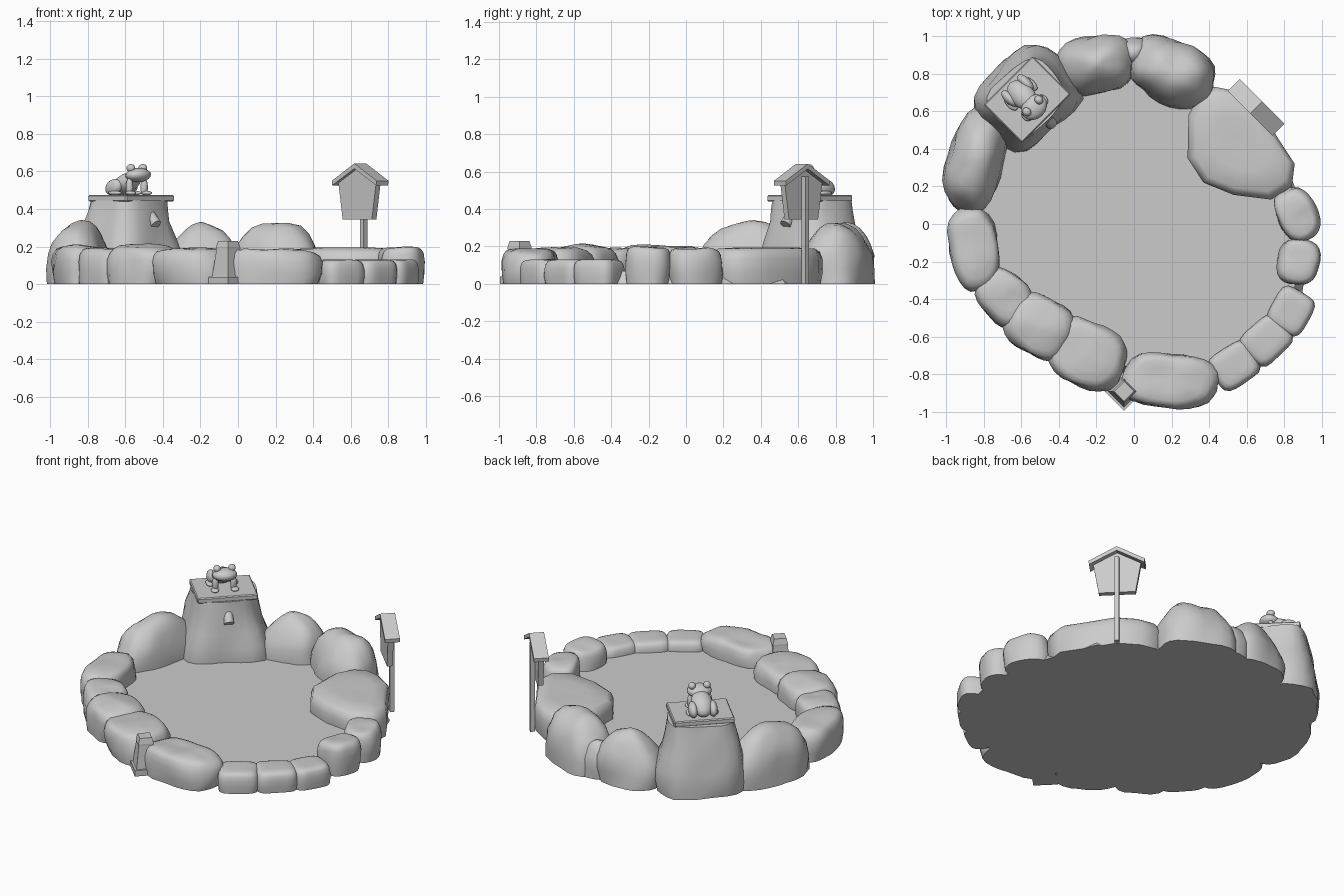
import bpy, bmesh, math
from mathutils import Matrix, Vector, noise

if "Cube" in bpy.data.objects:
    bpy.data.objects.remove(bpy.data.objects["Cube"])

stone = bpy.data.materials.new("stone_grey")
stone.diffuse_color = (0.6, 0.6, 0.6, 1)
stone.use_nodes = True
stone.node_tree.nodes["Principled BSDF"].inputs["Base Color"].default_value = stone.diffuse_color


def finish(name, bm, matrix=None, smooth=None):
    """Turn a bmesh into a named, coloured object."""
    if matrix:
        bm.transform(matrix)
    bmesh.ops.recalc_face_normals(bm, faces=bm.faces[:])
    me = bpy.data.meshes.new(name)
    bm.to_mesh(me)
    bm.free()
    me.materials.append(stone)
    ob = bpy.data.objects.new(name, me)
    bpy.context.collection.objects.link(ob)
    if smooth:
        bpy.ops.object.select_all(action='DESELECT')
        ob.select_set(True)
        bpy.context.view_layer.objects.active = ob
        bpy.ops.object.shade_smooth_by_angle(angle=math.radians(smooth))
    return ob


def frame(x, y, z, deg):
    return Matrix.Translation((x, y, z)) @ Matrix.Rotation(math.radians(deg), 4, 'Z')


def loft(rings):
    """Skin closed rings of equal length and cap both ends."""
    bm = bmesh.new()
    loops = [[bm.verts.new(p) for p in r] for r in rings]
    n = len(loops[0])
    for lo, hi in zip(loops, loops[1:]):
        for i in range(n):
            j = (i + 1) % n
            bm.faces.new((lo[i], lo[j], hi[j], hi[i]))
    bm.faces.new(loops[0][::-1])
    bm.faces.new(loops[-1])
    return bm


def square(half_x, half_y, z):
    return [(sx * half_x, sy * half_y, z) for sx, sy in ((-1, -1), (1, -1), (1, 1), (-1, 1))]


def prism(points, y0, y1):
    """Extrude an x-z outline along y."""
    return loft([[(x, y, z) for x, z in points] for y in (y0, y1)])


# Rock side profiles: (height fraction, outline scale)
PROFILES = {
    "flat": [(0, .97), (.3, 1.02), (.62, 1.02), (.82, .97), (.94, .88), (.99, .74), (1, .45), (1, .12)],
    "dome": [(0, 1), (.25, 1.01), (.48, .97), (.64, .86), (.78, .71), (.9, .52), (.97, .3), (1, .08)],
    "tower": [(0, 1), (.15, 1.02), (.35, .98), (.55, .9), (.75, .82), (.9, .77), (1, .75)],
}


def rock(name, x, y, a, b, deg, h, kind="flat", power=2.6, rough=.16):
    seg = 28
    rot = frame(x, y, 0, deg)
    rings = []
    for zf, s in PROFILES[kind]:
        ring = []
        for i in range(seg):
            t = 2 * math.pi * i / seg
            c, d = math.cos(t), math.sin(t)
            r = (abs(c) ** power + abs(d) ** power) ** (-1 / power)
            p = rot @ Vector((a * s * r * c, b * s * r * d, zf * h))
            k = 1 + rough * noise.noise(p * 5) + rough * .4 * noise.noise(p * 13)
            lift = 1 + (.5 * rough * noise.noise(p * 7) if 0 < zf and kind != "tower" else 0)
            ring.append((x + (p.x - x) * k, y + (p.y - y) * k, p.z * lift))
        rings.append(ring)
    return finish(name, loft(rings), smooth=50)


# Rim of rocks, clockwise from the left back
rim = [
    ("rock_left_back", -.84, .34, .29, .15, 78, .33, "dome"),
    ("rock_back_middle", -.19, .85, .2, .15, 10, .32, "dome"),
    ("rock_back_small", .0, .91, .09, .08, 0, .22, "dome"),
    ("rock_back_right", .2, .81, .235, .165, -22, .33, "dome"),
    ("rock_right_a", .865, .05, .145, .105, -65, .19),
    ("rock_right_b", .875, -.2, .12, .11, 80, .19),
    ("cobble_a", .835, -.465, .115, .105, 60, .13, "flat", 4.5, .05),
    ("cobble_b", .705, -.62, .125, .105, 43, .13, "flat", 4.5, .05),
    ("cobble_c", .535, -.755, .12, .105, 33, .13, "flat", 4.5, .05),
    ("rock_front", .185, -.83, .245, .14, -6, .185),
    ("rock_front_left", -.245, -.69, .21, .165, -30, .19),
    ("rock_left_a", -.5, -.545, .175, .155, -35, .205),
    ("rock_left_b", -.695, -.385, .16, .125, -48, .19),
    ("rock_left_c", -.85, -.13, .23, .125, 100, .2),
]
for args in rim:
    rock(*args)

# Pond water slab, reaching to the middle of each rim rock
edge = sorted([r[1:3] for r in rim] + [(-.57, .67), (.7, .5)], key=lambda p: math.atan2(p[1], p[0]))
finish("water", loft([[(x * s, y * s, z) for x, y in edge] for z, s in ((0, 1.05), (.07, 1))]))

# Broad flat ledge stone
ledge = [(.43, .73), (.53, .71), (.66, .63), (.77, .45), (.855, .32), (.84, .2), (.73, .13),
         (.53, .155), (.37, .22), (.285, .35), (.29, .58), (.35, .69)]
cx, cy = .57, .43
finish("ledge_stone", loft([[(cx + (x - cx) * s, cy + (y - cy) * s, z) for x, y in ledge]
       for z, s in ((0, .96), (.06, 1), (.13, 1), (.17, .95), (.188, .86), (.195, .5), (.19, .1))]), smooth=50)

# Rock tower, slab and spout
rock("rock_tower", -.575, .67, .26, .215, 45, .445, "tower", 4, .12)
bm = loft([square(.1825, .1435, .44), square(.1825, .1435, .475)])
bmesh.ops.bevel(bm, geom=bm.edges[:], offset=.006, segments=1, affect='EDGES')
finish("tower_slab", bm, frame(-.568, .662, 0, 45))
bm = bmesh.new()
bmesh.ops.create_cone(bm, cap_ends=True, segments=16, radius1=.03, radius2=.03, depth=.16)
finish("spout", bm, Matrix.Translation((-.475, .57, .375)) @
       Vector((1, -1, -1.5)).to_track_quat('Z', 'Y').to_matrix().to_4x4(), smooth=40)

# Stone frog: local +x is its facing direction
FROG = frame(-.57, .66, .475, -45)


def blob(name, loc, size, tilt=0):
    bm = bmesh.new()
    bmesh.ops.create_uvsphere(bm, u_segments=16, v_segments=10, radius=1)
    m = Matrix.Translation(loc) @ Matrix.Rotation(math.radians(tilt), 4, 'Y') @ Matrix.Diagonal((*size, 1))
    finish(name, bm, FROG @ m, smooth=60)


blob("frog_body", (-.035, 0, .06), (.1, .065, .05), -25)
blob("frog_head", (.055, 0, .105), (.062, .075, .038), -5)
for side, label in ((1, "left"), (-1, "right")):
    blob("frog_eye_" + label, (.045, side * .045, .142), (.025, .022, .022))
    blob("frog_front_leg_" + label, (.045, side * .055, .04), (.02, .02, .05))
    blob("frog_front_foot_" + label, (.06, side * .06, .01), (.032, .024, .012))
    blob("frog_thigh_" + label, (-.07, side * .06, .04), (.058, .028, .042), -20)
    blob("frog_back_foot_" + label, (-.045, side * .075, .01), (.045, .022, .012))

# Roofed sign on a post: local -y faces the pond
SIGN = frame(.65, .62, 0, -45)
finish("sign_board", prism([(-.11, .345), (.11, .345), (.142, .54), (0, .62), (-.142, .54)], -.022, .012), SIGN)
finish("sign_roof", prism([(-.165, .525), (0, .615), (.165, .525), (.168, .55), (0, .642), (-.168, .55)],
       -.045, .045), SIGN)
finish("sign_post", loft([square(.014, .014, 0), square(.014, .014, .575)]),
       SIGN @ Matrix.Translation((0, .026, 0)))

# Small garden lamp at the front
LAMP = frame(-.053, -.89, 0, 45)
finish("lamp_base", loft([square(.073, .073, 0), square(.073, .073, .038)]), LAMP)
finish("lamp_body", loft([square(.06, .06, .038), square(.043, .043, .19)]), LAMP)
finish("lamp_cap", loft([square(.046, .046, .185), square(.046, .046, .195), square(.037, .037, .23)]), LAMP)
